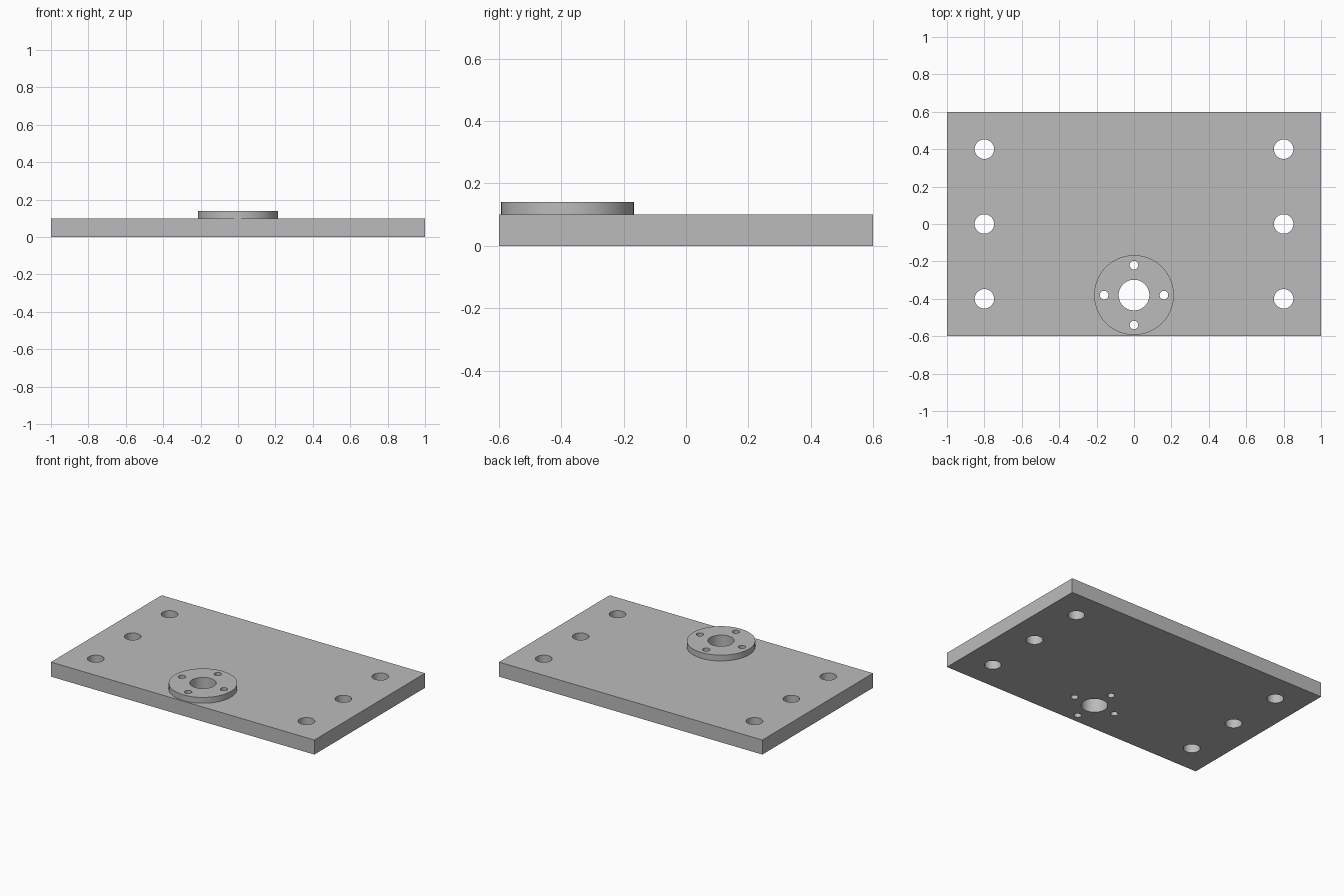
import bpy
import math

cube = bpy.data.objects.get("Cube")
if cube:
    bpy.data.objects.remove(cube, do_unlink=True)

# Plain machined grey
GREY = (0.5, 0.5, 0.5, 1.0)
metal = bpy.data.materials.new("machined_grey")
metal.use_nodes = True
metal.diffuse_color = GREY
metal.node_tree.nodes["Principled BSDF"].inputs["Base Color"].default_value = GREY

PLATE_TOP = 0.10
BOSS_TOP = 0.14
BOSS_Y = -0.38


def cylinder(name, x, y, radius, bottom, top, sides=64):
    bpy.ops.mesh.primitive_cylinder_add(
        vertices=sides, radius=radius, depth=top - bottom,
        location=(x, y, (bottom + top) / 2))
    obj = bpy.context.object
    obj.name = name
    return obj


def drill(part, holes):
    """Cut vertical through holes, given as (x, y, radius)."""
    for x, y, radius in holes:
        cutter = cylinder("drill_cutter", x, y, radius, -0.1, 0.3, 48)
        cutter.hide_render = True
        bpy.context.view_layer.objects.active = part
        cut = part.modifiers.new("hole", "BOOLEAN")
        cut.operation = "DIFFERENCE"
        cut.solver = "EXACT"
        cut.object = cutter
        bpy.ops.object.modifier_apply(modifier=cut.name)
        bpy.data.objects.remove(cutter, do_unlink=True)


def finish(part):
    part.data.materials.clear()
    part.data.materials.append(metal)
    bpy.ops.object.select_all(action="DESELECT")
    part.select_set(True)
    bpy.context.view_layer.objects.active = part
    bpy.ops.object.shade_smooth_by_angle(angle=math.radians(30))


# Hole patterns: two rows of mounting holes, and a bore with a bolt circle
mounting_holes = [(x, y, 0.052) for x in (-0.8, 0.8) for y in (-0.4, 0, 0.4)]
boss_holes = [(0, BOSS_Y, 0.082)]
for i in range(4):
    a = i * math.pi / 2
    boss_holes.append((0.16 * math.cos(a), BOSS_Y + 0.16 * math.sin(a), 0.023))

# Base plate
bpy.ops.mesh.primitive_cube_add(size=1, location=(0, 0, PLATE_TOP / 2))
plate = bpy.context.object
plate.name = "base_plate"
plate.scale = (2, 1.2, PLATE_TOP)
bpy.ops.object.transform_apply(location=False, rotation=False, scale=True)
drill(plate, mounting_holes + boss_holes)
finish(plate)

# Raised round boss
boss = cylinder("round_boss", 0, BOSS_Y, 0.213, PLATE_TOP, BOSS_TOP, 96)
drill(boss, boss_holes)
finish(boss)
